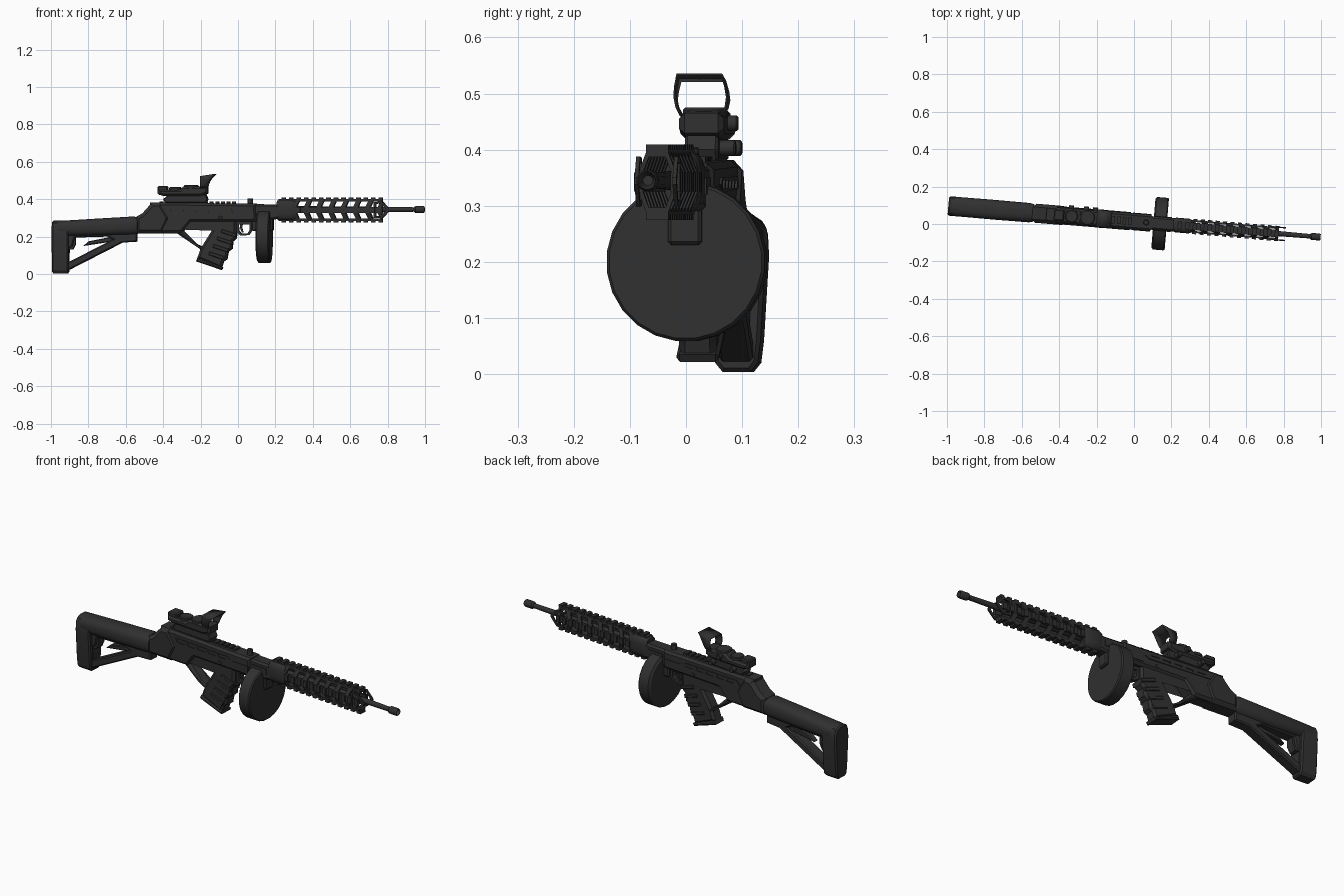
import bpy, bmesh, math
from mathutils import Matrix, Vector

mat = bpy.data.materials.new("matte_black")
mat.diffuse_color = (0.03, 0.03, 0.03, 1)
# The whole model is turned slightly about z
PLACE = Matrix.Translation((0, 0.0135, 0)) @ Matrix.Rotation(math.radians(-4.8), 4, 'Z')
SIDE = Matrix.Rotation(math.pi / 2, 4, 'X')                       # profile in x-z
FRONT = Matrix(((0, 0, 1, 0), (1, 0, 0, 0), (0, 1, 0, 0), (0, 0, 0, 1)))  # profile in y-z


def finish(name, me):
    me.transform(PLACE)
    me.materials.clear()
    me.materials.append(mat)
    ob = bpy.data.objects.new(name, me)
    bpy.context.collection.objects.link(ob)
    return ob


def from_bm(name, bm):
    bmesh.ops.recalc_face_normals(bm, faces=bm.faces)
    me = bpy.data.meshes.new(name)
    bm.to_mesh(me)
    bm.free()
    return finish(name, me)


def prism(name, loops, width, mid=0, bev=0.0, frame=SIDE):
    """Extruded profile with optional holes and bevelled rims."""
    cu = bpy.data.curves.new(name, 'CURVE')
    cu.dimensions, cu.fill_mode = '2D', 'BOTH'
    cu.extrude, cu.bevel_depth, cu.offset = width / 2 - bev, bev, -bev
    cu.bevel_resolution = 0
    for pts in loops:
        sp = cu.splines.new('POLY')
        sp.points.add(len(pts) - 1)
        for p, (a, b) in zip(sp.points, pts):
            p.co = (a, b, 0, 1)
        sp.use_cyclic_u = True
    tmp = bpy.data.objects.new(name, cu)
    bpy.context.collection.objects.link(tmp)
    dg = bpy.context.evaluated_depsgraph_get()
    me = bpy.data.meshes.new_from_object(tmp.evaluated_get(dg))
    bpy.data.objects.remove(tmp)
    shift = Vector((0, mid, 0)) if frame is SIDE else Vector((mid, 0, 0))
    me.transform(Matrix.Translation(shift) @ frame)
    bm = bmesh.new()
    bm.from_mesh(me)
    bmesh.ops.remove_doubles(bm, verts=bm.verts, dist=1e-5)
    return from_bm(name, bm)


def boxes(name, items, bev=0.0):
    """One object made of boxes given as (x0, x1, y0, y1, z0, z1)."""
    bm = bmesh.new()
    for x0, x1, y0, y1, z0, z1 in items:
        m = Matrix.Translation(((x0 + x1) / 2, (y0 + y1) / 2, (z0 + z1) / 2)) \
            @ Matrix.Diagonal((x1 - x0, y1 - y0, z1 - z0, 1))
        bmesh.ops.create_cube(bm, size=1, matrix=m)
    if bev:
        bmesh.ops.bevel(bm, geom=bm.edges[:], offset=bev, segments=1, affect='EDGES')
    return from_bm(name, bm)


def loft(name, secs, n=24, power=2.0, axis='X', origin=(0, 0, 0)):
    """Rings (position, centre height, half width, half height) joined along an axis."""
    turn = {'X': Matrix.Identity(4), 'Y': Matrix.Rotation(math.pi / 2, 4, 'Z'),
            'Z': Matrix.Rotation(-math.pi / 2, 4, 'Y')}[axis]
    m = Matrix.Translation(origin) @ turn
    bm, rings = bmesh.new(), []
    for x, zc, ry, rz in secs:
        ring = []
        for i in range(n):
            a = 2 * math.pi * (i + 0.5) / n
            c, s = math.cos(a), math.sin(a)
            y = math.copysign(abs(c) ** (2 / power), c) * ry
            z = math.copysign(abs(s) ** (2 / power), s) * rz
            ring.append(bm.verts.new(m @ Vector((x, y, zc + z))))
        rings.append(ring)
    for a, b in zip(rings, rings[1:]):
        for i in range(n):
            bm.faces.new((a[i], a[i - 1], b[i - 1], b[i]))
    bm.faces.new(rings[0])
    bm.faces.new(rings[-1])
    return from_bm(name, bm)


def cyl(name, axis, origin, h, r, n=20):
    c = min(0.004, r * 0.2)
    return loft(name, [(0, 0, r - c, r - c), (c, 0, r, r), (h - c, 0, r, r), (h, 0, r - c, r - c)],
                n, axis=axis, origin=origin)


# Shoulder stock: tube, butt plate, triangular brace
loft("stock_tube", [(-0.985, 0.245, 0.045, 0.033), (-0.96, 0.242, 0.052, 0.042), (-0.75, 0.25, 0.053, 0.047),
                    (-0.56, 0.258, 0.052, 0.05), (-0.537, 0.258, 0.046, 0.045)], 28, 2.6)
half = [(0.025, 0.004), (0.038, 0.02), (0.043, 0.06), (0.052, 0.21), (0.05, 0.25), (0.04, 0.273), (0.018, 0.285)]
prism("butt_plate", [half + [(-y, z) for y, z in reversed(half)]], 0.09, -0.951, 0.007, FRONT)
prism("stock_brace", [[(-0.94, 0.01), (-0.9, 0.025), (-0.62, 0.168), (-0.54, 0.173), (-0.54, 0.24), (-0.94, 0.24)],
                      [(-0.905, 0.065), (-0.905, 0.135), (-0.885, 0.15), (-0.875, 0.195), (-0.7, 0.2), (-0.67, 0.185)]],
      0.06, bev=0.006)
prism("stock_lever", [[(-0.83, 0.15), (-0.6, 0.185), (-0.6, 0.215), (-0.8, 0.175)]], 0.035, bev=0.004)
prism("stock_latch", [[(-0.91, 0.13), (-0.885, 0.13), (-0.87, 0.16), (-0.87, 0.21), (-0.91, 0.21)]], 0.045)

# Receiver
prism("receiver_rear", [[(-0.545, 0.217), (-0.545, 0.305), (-0.51, 0.325), (-0.46, 0.381), (-0.41, 0.381),
                         (-0.36, 0.3), (-0.4, 0.217)]], 0.102, bev=0.018)
prism("receiver_body", [[(-0.47, 0.22), (-0.47, 0.382), (0.1, 0.376), (0.1, 0.28), (-0.25, 0.28), (-0.3, 0.22)]],
      0.088, bev=0.012)
prism("receiver_front", [[(0.05, 0.285), (0.05, 0.374), (0.24, 0.372), (0.24, 0.3), (0.16, 0.285)]], 0.072, bev=0.01)
boxes("receiver_top_rail", [(-0.42 + i * 0.03, -0.402 + i * 0.03, -0.02, 0.02, 0.37, 0.388) for i in range(14)])
for s, side in ((-1, "left"), (1, "right")):
    y0, y1 = sorted((s * 0.042, s * 0.047))
    # Slotted side strip
    prism("side_strip_" + side, [[(-0.39, 0.33), (-0.37, 0.353), (-0.04, 0.35), (-0.02, 0.338), (-0.04, 0.324)]]
          + [[(-0.35 + i * 0.065, 0.332), (-0.36 + i * 0.065, 0.345), (-0.315 + i * 0.065, 0.345),
              (-0.305 + i * 0.065, 0.332)] for i in range(5)], 0.006, s * 0.0455)
    boxes("receiver_plate_" + side, [(-0.01, 0.09, y0, y1, 0.3, 0.335), (0.105, 0.2, s * 0.037 - .003, s * 0.037 + .003, 0.32, 0.35)])
    cyl("receiver_pin_" + side, 'Y', (-0.09, 0.042 if s > 0 else -0.047, 0.3), 0.005, 0.01, 12)
cyl("cocking_knob", 'Z', (0.065, 0, 0.365), 0.04, 0.015, 16)

# Thumbhole grip with finger ridges
prism("grip", [[(-0.4, 0.217), (-0.325, 0.217), (-0.2, 0.132), (-0.217, 0.085), (-0.088, 0.03), (-0.075, 0.068),
                (-0.058, 0.078), (-0.05, 0.12), (-0.03, 0.135), (-0.025, 0.175), (-0.008, 0.19), (-0.006, 0.3), (-0.4, 0.3)],
               [(-0.297, 0.238), (-0.255, 0.28), (-0.152, 0.28), (-0.138, 0.233), (-0.192, 0.147), (-0.22, 0.16)]],
      0.068, bev=0.012)
prism("grip_cap", [[(-0.215, 0.088), (-0.223, 0.068), (-0.088, 0.022), (-0.08, 0.035)]], 0.076, bev=0.006)
for i in range(4):
    x, z = -0.105 + i * 0.022, 0.09 + i * 0.04
    prism("grip_ridge_%d" % (i + 1), [[(x - 0.05, z + 0.012), (x - 0.045, z + 0.03), (x + 0.035, z + 0.004),
                                       (x + 0.03, z - 0.014)]], 0.075, bev=0.003)

# Trigger and guard
prism("trigger_guard", [[(-0.015, 0.285), (-0.01, 0.222), (0.015, 0.206), (0.06, 0.208), (0.075, 0.23), (0.075, 0.285)],
                        [(0.004, 0.265), (0.008, 0.23), (0.02, 0.218), (0.052, 0.218), (0.063, 0.235), (0.063, 0.265)]], 0.03)
prism("trigger", [[(0.01, 0.28), (0.03, 0.28), (0.022, 0.25), (0.03, 0.222), (0.02, 0.224), (0.01, 0.25)]], 0.014)

# Drum magazine
loft("drum_magazine", [(0.104, 0.2, 0.13, 0.13), (0.112, 0.2, 0.142, 0.142), (0.17, 0.2, 0.142, 0.142),
                       (0.176, 0.2, 0.137, 0.137)], 24)
boxes("magazine_well", [(0.075, 0.19, -0.03, 0.03, 0.23, 0.3)], 0.006)

# Handguard: four toothed rails joined by corner ribs
loft("handguard_collar", [(0.21, 0.342, 0.034, 0.05), (0.225, 0.342, 0.04, 0.056), (0.295, 0.342, 0.04, 0.056),
                          (0.31, 0.342, 0.034, 0.05)], 16, 3.2)
Z0 = 0.342
rails, teeth = [], []
for s in (-1, 1):
    rails.append((0.22, 0.775, -0.02, 0.02, *sorted((Z0 + s * 0.045, Z0 + s * 0.058))))
    rails.append((0.28, 0.775, *sorted((s * 0.024, s * 0.034)), Z0 - 0.017, Z0 + 0.017))
    for i in range(14):
        x = 0.235 + i * 0.04
        teeth.append((x, x + 0.022, -0.02, 0.02, *sorted((Z0 + s * 0.056, Z0 + s * 0.067))))
        if x > 0.28:
            teeth.append((x, x + 0.022, *sorted((s * 0.032, s * 0.041)), Z0 - 0.017, Z0 + 0.017))
boxes("handguard_rails", rails)
boxes("handguard_teeth", teeth)
bm = bmesh.new()
for sy in (-1, 1):
    for sz in (-1, 1):
        for i in range(8):
            x, w, lean = 0.29 + i * 0.066, 0.026, 0.018
            ps = [(x, 0.034, 0.016), (x + w, 0.034, 0.016), (x + w + lean, 0.019, 0.056), (x + lean, 0.019, 0.056)]
            outer = [bm.verts.new((min(a, 0.775), sy * b, Z0 + sz * c)) for a, b, c in ps]
            inner = [bm.verts.new((min(a, 0.775), sy * (b - 0.007), Z0 + sz * (c - 0.003))) for a, b, c in ps]
            bm.faces.new(outer)
            bm.faces.new(inner)
            for k in range(4):
                bm.faces.new((outer[k - 1], outer[k], inner[k], inner[k - 1]))
from_bm("handguard_ribs", bm)
for s, side in ((-1, "left"), (1, "right")):
    prism("front_prong_" + side, [[(0.73, 0.385), (0.775, 0.388), (0.812, 0.35), (0.812, 0.338), (0.775, 0.298), (0.73, 0.3)],
                                  [(0.74, 0.375), (0.77, 0.378), (0.798, 0.344), (0.77, 0.308), (0.74, 0.31)]], 0.007, s * 0.034)

# Barrel and muzzle
loft("barrel", [(0.2, 0.345, 0.02, 0.02), (0.5, 0.345, 0.017, 0.017), (0.79, 0.345, 0.014, 0.014),
                (0.96, 0.345, 0.012, 0.012)], 16)
loft("muzzle", [(0.945, 0.345, 0.013, 0.013), (0.953, 0.345, 0.019, 0.019), (0.995, 0.345, 0.019, 0.019),
                (1.001, 0.345, 0.016, 0.016), (0.97, 0.345, 0.009, 0.009)], 16)

# Reflex sight: clamp, body, knobs, dial and lens hood
prism("sight_clamp", [[(-0.39, 0.38), (-0.4, 0.4), (-0.37, 0.425), (-0.17, 0.425), (-0.16, 0.4), (-0.17, 0.38)]], 0.06, bev=0.005)
prism("sight_body", [[(-0.425, 0.425), (-0.425, 0.45), (-0.31, 0.45), (-0.29, 0.468), (-0.21, 0.468), (-0.16, 0.465),
                      (-0.16, 0.43), (-0.2, 0.418), (-0.4, 0.418)]], 0.08, bev=0.01)
boxes("sight_rear_block", [(-0.43, -0.375, -0.03, 0.03, 0.425, 0.47)], 0.006)
cyl("sight_dial", 'Z', (-0.335, 0, 0.43), 0.034, 0.034)
cyl("sight_cap", 'Z', (-0.25, 0, 0.44), 0.035, 0.04)
for i, (x, z) in enumerate(((-0.34, 0.403), (-0.21, 0.403), (-0.26, 0.447))):
    cyl("sight_knob_%d" % (i + 1), 'Y', (x, 0.02, z), 0.038, 0.014, 14)
bm, prev = bmesh.new(), None
for y, t in ((-0.036, 0), (-0.044, 0.22), (-0.047, 0.45), (-0.045, 0.7), (-0.04, 1), (0.04, 1),
             (0.045, 0.7), (0.047, 0.45), (0.044, 0.22), (0.036, 0)):
    z, xf = 0.46 + 0.074 * t, -0.162 + 0.042 * t * t
    cur = [bm.verts.new((-0.2, y, z - 0.012 * t)), bm.verts.new((xf, y, z))]
    if prev:
        bm.faces.new((prev[0], prev[1], cur[1], cur[0]))
    prev = cur
hood = from_bm("sight_lens_hood", bm)
mod = hood.modifiers.new("wall", 'SOLIDIFY')
mod.thickness, mod.offset = 0.004, 0

# Smooth shading with sharp edges kept
bpy.ops.object.select_all(action='SELECT')
bpy.context.view_layer.objects.active = hood
bpy.ops.object.shade_smooth_by_angle(angle=math.radians(30))
